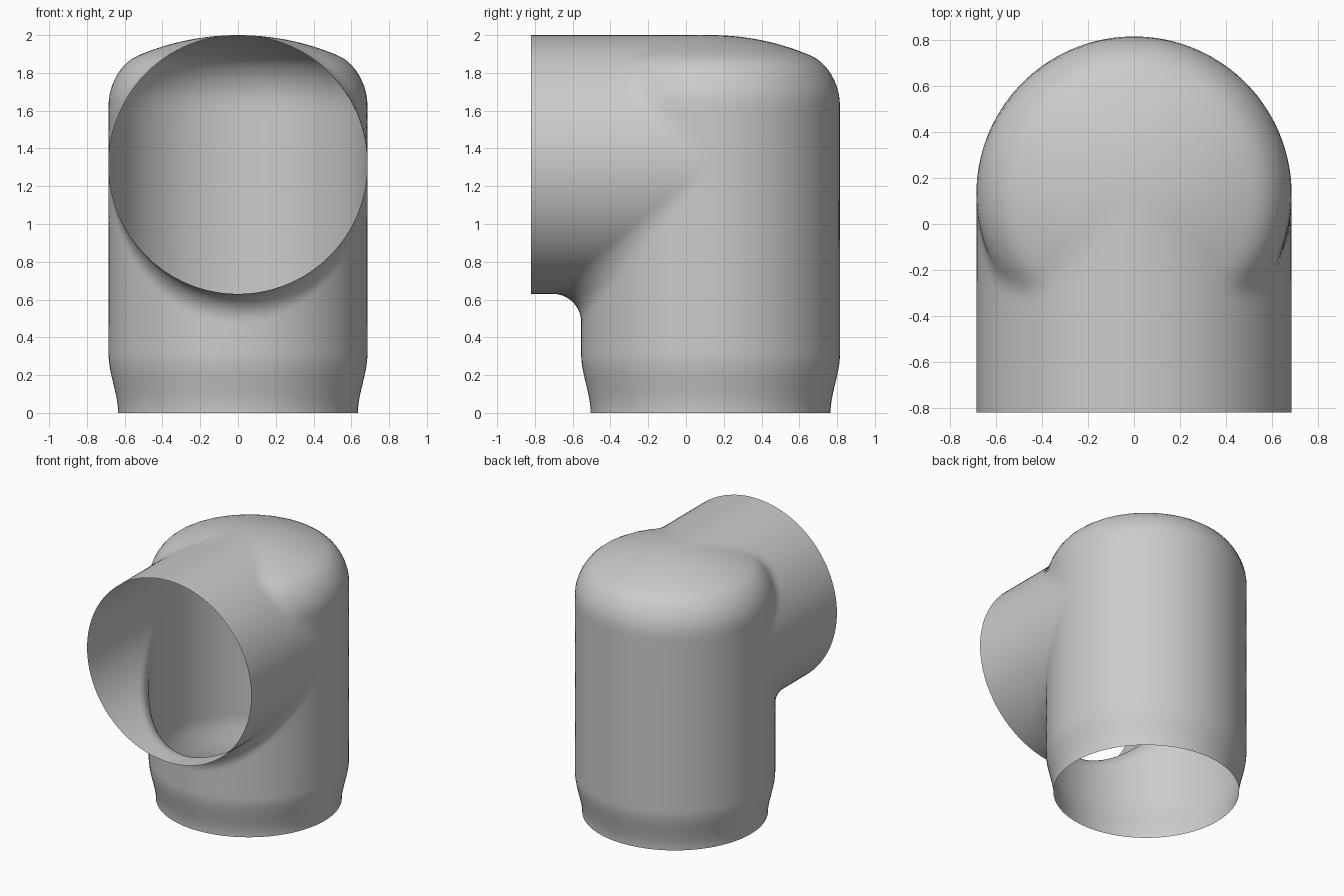
import bpy
import bmesh
import math
from mathutils import Vector

old = bpy.data.objects.get("Cube")
if old:
    bpy.data.objects.remove(old)

R = 0.685                              # radius of both pipes
ELBOW = Vector((0, 0.13, 1.315))       # where the pipe axes meet
HINGE = Vector((0, -0.82, 0))          # section planes turn about this line
FILLET, SHOULDER, DOME = 0.15, 0.15, 1.35
RINGS, SIDES = 100, 112
DOME_CENTRE = Vector((0, ELBOW.y, 2 - DOME))


def upright(p):
    """Distance and normal of the domed upright pipe with its narrowed foot."""
    radial = Vector((p.x, p.y - ELBOW.y, 0))
    t = min(max(p.z / 0.31, 0), 1)
    side = radial.length - (R - 0.05 * (1 - t * t * (3 - 2 * t)))
    up = p - DOME_CENTRE
    cap = up.length - DOME if up.z > 0 else -DOME
    u, v = max(SHOULDER + side, 0), max(SHOULDER + cap, 0)
    d = min(-SHOULDER, max(side, cap)) + math.hypot(u, v)
    return d, (radial.normalized() * u + up.normalized() * v).normalized()


def outlet(p):
    """Distance and normal of the front pipe, rounded off inside the upright."""
    q = Vector((p.x, max(p.y - ELBOW.y, 0), p.z - ELBOW.z))
    return q.length - R, q.normalized()


def shell(p):
    """Both pipes joined with a rolling fillet that fades where they are tangent."""
    a, n = upright(p)
    b, m = outlet(p)
    r = FILLET * max(0, 1 - n.dot(m))
    return max(r, min(a, b)) - math.hypot(max(r - a, 0), max(r - b, 0))


def surface_point(centre, direction):
    """Walk out from the pipe axis to the wall, then refine."""
    hi = 0.3
    while shell(centre + direction * hi) < 0 and hi < 3:
        hi += 0.06
    lo = hi - 0.06 if hi > 0.3 else 0
    for _ in range(14):
        mid = (lo + hi) / 2
        if shell(centre + direction * mid) < 0:
            lo = mid
        else:
            hi = mid
    return centre + direction * hi


# Loft the open elbow from the foot opening to the front opening
bm = bmesh.new()
rings = []
for i in range(RINGS + 1):
    angle = math.pi / 2 * i / RINGS
    out = Vector((0, math.cos(angle), math.sin(angle)))
    reach = min((ELBOW.y - HINGE.y) / max(out.y, 1e-6), ELBOW.z / max(out.z, 1e-6))
    centre = HINGE + out * reach
    ring = []
    for j in range(SIDES):
        turn = math.tau * j / SIDES
        direction = out * math.cos(turn) + Vector((math.sin(turn), 0, 0))
        ring.append(bm.verts.new(surface_point(centre, direction)))
    rings.append(ring)
for low, high in zip(rings, rings[1:]):
    for j in range(SIDES):
        k = (j + 1) % SIDES
        bm.faces.new((low[j], high[j], high[k], low[k]))
mesh = bpy.data.meshes.new("pipe_elbow")
bm.to_mesh(mesh)
bm.free()
elbow = bpy.data.objects.new("pipe_elbow", mesh)
bpy.context.collection.objects.link(elbow)

# Plain grey finish
grey = bpy.data.materials.new("light_grey")
grey.use_nodes = True
grey.diffuse_color = (0.6, 0.6, 0.6, 1)
grey.node_tree.nodes["Principled BSDF"].inputs["Base Color"].default_value = (0.6, 0.6, 0.6, 1)
mesh.materials.append(grey)

bpy.context.view_layer.objects.active = elbow
elbow.select_set(True)
bpy.ops.object.shade_smooth_by_angle(angle=math.radians(40))
